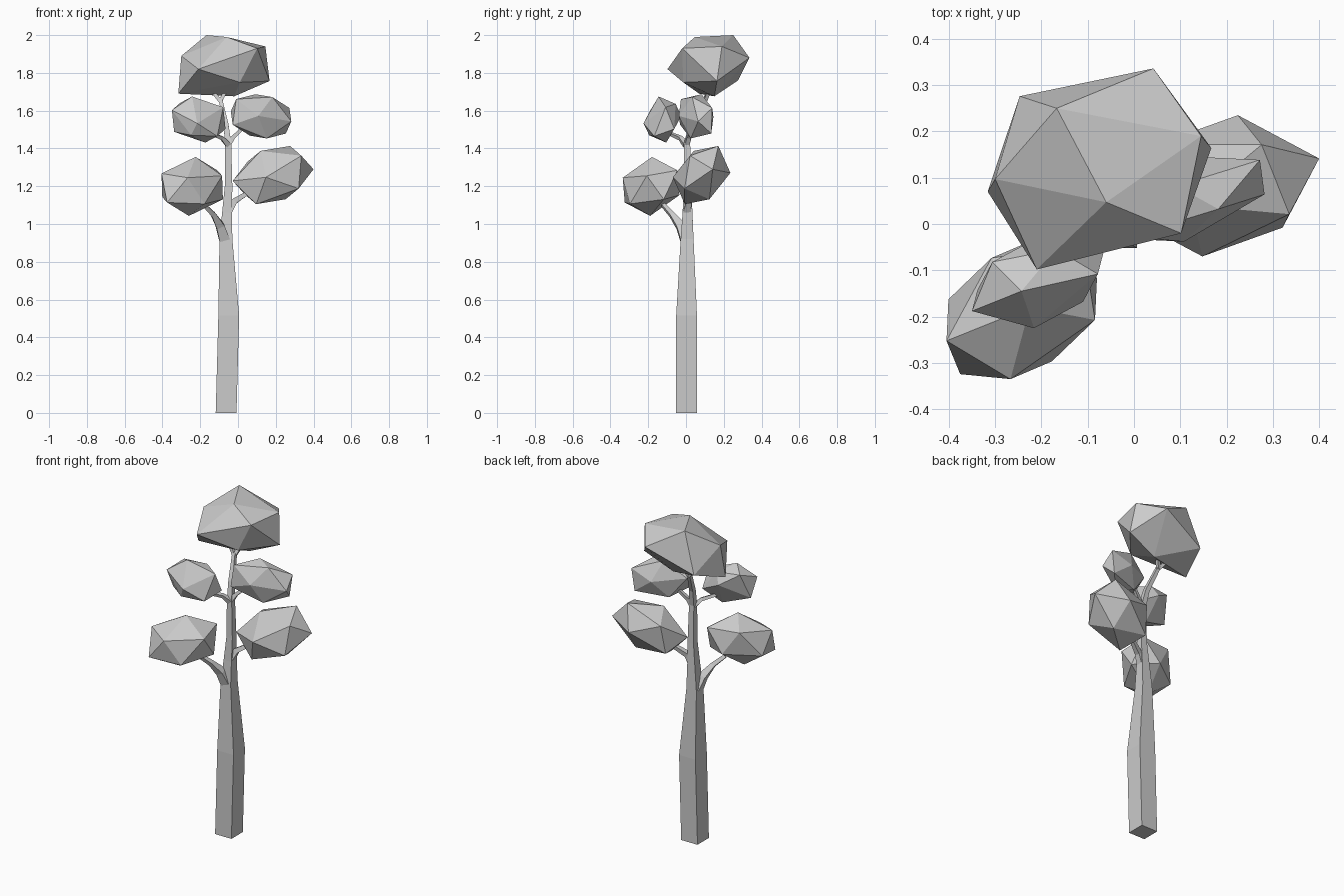
import bpy, bmesh
from mathutils import Vector, Matrix

if "Cube" in bpy.data.objects:
    bpy.data.objects.remove(bpy.data.objects["Cube"])


def finish(name, bm):
    bmesh.ops.recalc_face_normals(bm, faces=bm.faces[:])
    me = bpy.data.meshes.new(name)
    bm.to_mesh(me)
    bm.free()
    ob = bpy.data.objects.new(name, me)
    bpy.context.collection.objects.link(ob)
    return ob


def limb(name, path):
    """Square tube through (x, y, z, half width) points."""
    bm = bmesh.new()
    pts = [Vector(p[:3]) for p in path]
    rings = []
    for i, p in enumerate(pts):
        t = (pts[min(i + 1, len(pts) - 1)] - pts[max(i - 1, 0)]).normalized()
        u = Vector((0, 1, 0)).cross(t).normalized()
        v = t.cross(u)
        ring = []
        for a, b in ((-1, -1), (1, -1), (1, 1), (-1, 1)):
            co = p + (u * a + v * b) * path[i][3]
            if i == 0 and p.z == 0:
                co.z = 0
            ring.append(bm.verts.new(co))
        rings.append(ring)
    for r, s in zip(rings, rings[1:]):
        for k in range(4):
            bm.faces.new((r[k], r[(k + 1) % 4], s[(k + 1) % 4], s[k]))
    bm.faces.new(rings[0])
    bm.faces.new(rings[-1])
    return finish(name, bm)


def foliage(name, face, lo, hi):
    """Icosahedron skewed so one face has the given corner offsets, fitted to a box."""
    bm = bmesh.new()
    bmesh.ops.create_icosphere(bm, subdivisions=1, radius=1)
    bm.faces.ensure_lookup_table()
    src = Matrix([v.co for v in bm.faces[0].verts]).transposed()
    m = Matrix(face).transposed() @ src.inverted()
    for v in bm.verts:
        v.co = m @ v.co
    for k in range(3):
        top = max(v.co[k] for v in bm.verts)
        for v in bm.verts:
            v.co[k] = (lo[k] + hi[k]) / 2 + v.co[k] / top * (hi[k] - lo[k]) / 2
    return finish(name, bm)


def hull_foliage(name, points):
    """Irregular faceted clump: convex hull of a few corners."""
    bm = bmesh.new()
    for p in points:
        bm.verts.new(p)
    bmesh.ops.convex_hull(bm, input=bm.verts[:])
    return finish(name, bm)


# Trunk and upper stem
limb("trunk", [(-.063, .003, 0, .055), (-.049, .003, .515, .055), (-.064, .006, .92, .034),
               (-.058, .008, 1.06, .026), (-.05, .008, 1.2, .02), (-.052, .006, 1.43, .016),
               (-.064, .03, 1.53, .013), (-.093, .1, 1.66, .01)])

# Branches
limb("lower_left_branch", [(-.072, -.002, .92, .028), (-.095, -.03, .99, .022),
                           (-.13, -.075, 1.05, .013), (-.18, -.12, 1.1, .01)])
limb("lower_right_branch", [(-.05, .005, 1.07, .02), (-.02, .015, 1.12, .015),
                            (.06, .05, 1.17, .01)])
limb("upper_left_branch", [(-.052, 0, 1.42, .015), (-.085, -.03, 1.455, .01),
                           (-.15, -.09, 1.48, .008)])
limb("upper_right_branch", [(-.052, .005, 1.42, .015), (-.025, .015, 1.46, .01),
                            (.04, .04, 1.52, .008)])
limb("top_left_twig", [(-.093, .1, 1.65, .01), (-.15, .12, 1.72, .008)])
limb("top_right_twig", [(-.093, .1, 1.65, .01), (-.058, .13, 1.72, .008)])

# Leaf clumps
hull_foliage("top_foliage", [
    (-.167, .25, 2.0), (-.06, .047, 1.99), (.145, .19, 1.94), (.167, .164, 1.757),
    (-.316, .07, 1.69), (-.3, .097, 1.89), (-.21, -.098, 1.82), (.102, -.02, 1.93),
    (-.247, .276, 1.76), (.042, .336, 1.88), (.01, -.015, 1.75), (-.02, .15, 1.676)])

mid = Vector((-.208, -.125, 1.553))
half = [(-.035, -.02, .122), (-.142, -.063, .05), (-.008, -.1, -.02),
        (.13, .017, .065), (.098, -.043, -.088), (.04, .07, .083)]
hull_foliage("upper_left_foliage", [mid + Vector(h) * s for h in half for s in (1, -1)])

foliage("upper_right_foliage", [(.16, .01, -.03), (.06, -.02, .115), (.15, .08, .05)],
        (-.038, -.038, 1.453), (.282, .145, 1.687))
foliage("lower_left_foliage", [(-.025, -.148, .045), (.018, .005, .152), (.163, -.022, .055)],
        (-.405, -.335, 1.043), (-.08, -.035, 1.355))
foliage("lower_right_foliage", [(.215, .053, .03), (.09, .08, .15), (.15, -.055, .1)],
        (-.028, -.07, 1.105), (.4, .235, 1.413))
